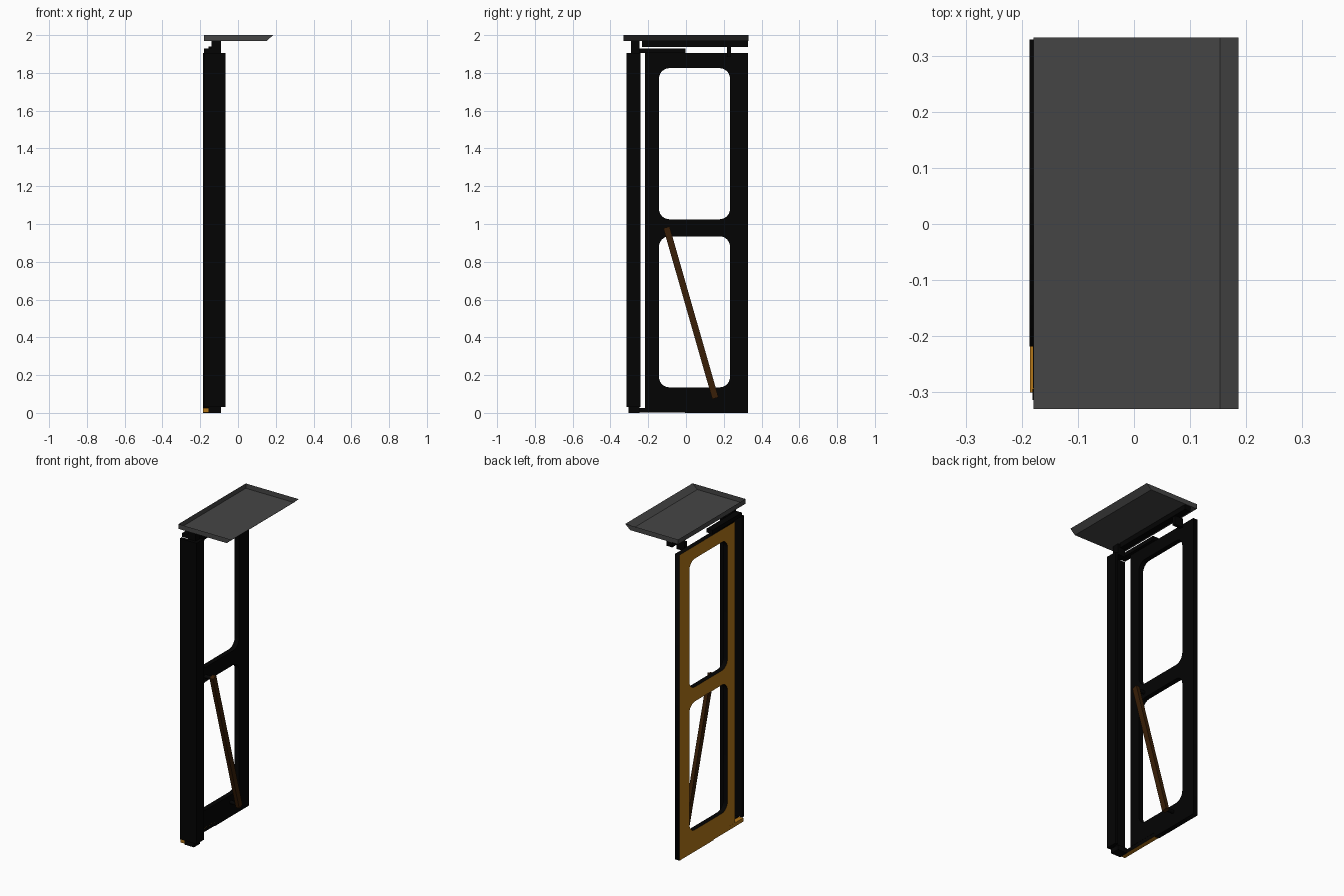
import bpy, bmesh, math
from mathutils import Matrix, Vector

if "Cube" in bpy.data.objects:
    bpy.data.objects.remove(bpy.data.objects["Cube"])


def material(name, rgb):
    m = bpy.data.materials.new(name)
    m.diffuse_color = (*rgb, 1)
    m.use_nodes = True
    m.node_tree.nodes["Principled BSDF"].inputs["Base Color"].default_value = m.diffuse_color
    return m


BLACK = material("black_metal", (0.001, 0.001, 0.001))
GREY = material("grey_sheet", (0.06, 0.06, 0.06))
TAN = material("tan_board", (0.45, 0.18, 0.009))
BROWN = material("brown_brace", (0.04, 0.013, 0.002))


def finish(name, bm, *mats):
    bmesh.ops.recalc_face_normals(bm, faces=bm.faces)
    me = bpy.data.meshes.new(name)
    bm.to_mesh(me)
    bm.free()
    for m in mats:
        me.materials.append(m)
    ob = bpy.data.objects.new(name, me)
    bpy.context.collection.objects.link(ob)
    return ob


def box(name, x, y, z, *mats):
    """Box from (min, max) pairs."""
    bm = bmesh.new()
    size = [b - a for a, b in (x, y, z)]
    mid = [(a + b) / 2 for a, b in (x, y, z)]
    bmesh.ops.create_cube(bm, size=1, matrix=Matrix.Translation(mid) @ Matrix.Diagonal((*size, 1)))
    return finish(name, bm, *mats)


def pin(name, a, b, r, mat):
    """Round pin from a to b."""
    a, b = Vector(a), Vector(b)
    d = b - a
    bm = bmesh.new()
    rot = d.to_track_quat('Z', 'Y').to_matrix().to_4x4()
    bmesh.ops.create_cone(bm, cap_ends=True, segments=20, radius1=r, radius2=r, depth=d.length,
                          matrix=Matrix.Translation((a + b) / 2) @ rot)
    ob = finish(name, bm, mat)
    for p in ob.data.polygons:
        p.use_smooth = len(p.vertices) == 4
    return ob


def rounded(y0, y1, z0, z1, r, n=6):
    pts = []
    for i, (cy, cz) in enumerate(((y1 - r, z1 - r), (y0 + r, z1 - r), (y0 + r, z0 + r), (y1 - r, z0 + r))):
        for k in range(n + 1):
            a = math.pi / 2 * (i + k / n)
            pts.append((cy + r * math.cos(a), cz + r * math.sin(a)))
    return pts


# Door leaf: one outline, notched for the bottom arm, with two rounded openings
cu = bpy.data.curves.new("door_outline", 'CURVE')
cu.dimensions = '2D'
cu.fill_mode = 'BOTH'
cu.extrude = 0.015
for pts in ([(-0.218, 0.027), (-0.005, 0.027), (-0.005, 0), (0.329, 0), (0.329, 1.904), (-0.218, 1.904)],
            rounded(-0.143, 0.233, 0.135, 0.935, 0.055),
            rounded(-0.143, 0.233, 1.025, 1.825, 0.055)):
    sp = cu.splines.new('POLY')
    sp.points.add(len(pts) - 1)
    for p, (u, v) in zip(sp.points, pts):
        p.co = (u, v, 0, 1)
    sp.use_cyclic_u = True
tmp = bpy.data.objects.new("door_outline", cu)
bpy.context.collection.objects.link(tmp)
bpy.context.view_layer.update()
bm = bmesh.new()
bm.from_mesh(tmp.to_mesh())
tmp.to_mesh_clear()
bpy.data.objects.remove(tmp)
bm.transform(Matrix.Translation((-0.171, 0, 0)) @ Matrix.Rotation(math.pi / 2, 4, 'Z')
             @ Matrix.Rotation(math.pi / 2, 4, 'X'))
bmesh.ops.remove_doubles(bm, verts=bm.verts, dist=1e-5)
door = finish("door_leaf", bm, BLACK, TAN)
for p in door.data.polygons:  # tan board on the outer side
    p.material_index = 1 if p.normal.x < -0.5 else 0

# Angle-section post beside the door
bm = bmesh.new()
section = [(-0.181, -0.314), (-0.066, -0.314), (-0.066, -0.24), (-0.086, -0.24), (-0.086, -0.294), (-0.181, -0.294)]
base = bm.faces.new([bm.verts.new((x, y, 0.03)) for x, y in section])
ext = bmesh.ops.extrude_face_region(bm, geom=[base])
bmesh.ops.translate(bm, vec=(0, 0, 1.874), verts=[v for v in ext["geom"] if isinstance(v, bmesh.types.BMVert)])
if not base.is_valid or len(bm.faces) < 8:
    bm.faces.new([v for v in bm.verts if v.co.z < 0.1])
finish("post", bm, BLACK)
box("post_foot", (-0.156, -0.09), (-0.305, -0.245), (0, 0.03), BLACK)

# Pivot arms at the bottom and the top
arm = box("bottom_arm", (-0.185, -0.156), (-0.3, -0.005), (0.003, 0.026), BLACK, TAN)
for p in arm.data.polygons:
    p.material_index = 0 if p.normal.x > 0.5 else 1
box("top_arm", (-0.18, -0.14), (-0.292, -0.003), (1.906, 1.93), BLACK)
box("top_pivot", (-0.14, -0.09), (-0.29, -0.245), (1.9, 1.969), BLACK)

# Guide rail under the tray, with its guide pin
box("guide_rail", (-0.135, -0.095), (-0.233, 0.329), (1.938, 1.969), BLACK)
box("guide_pin", (-0.157, -0.1), (0.216, 0.238), (1.885, 1.94), BLACK)

# Diagonal brace with a pin at each end
top, low = Vector((-0.101, -0.1, 0.97)), Vector((-0.101, 0.152, 0.09))
d = low - top
bm = bmesh.new()
bmesh.ops.create_cube(bm, size=1, matrix=Matrix.Translation((top + low) / 2)
                      @ Matrix.Rotation(math.atan2(-d.y, d.z), 4, 'X')
                      @ Matrix.Diagonal((0.024, 0.034, d.length + 0.025, 1)))
finish("diagonal_brace", bm, BROWN)
for name, p in (("brace_pin_top", top), ("brace_pin_bottom", low)):
    pin(name, (-0.16, p.y, p.z), (-0.1, p.y, p.z), 0.011, BLACK)

# Open roof tray: floor, upright walls, one sloping lip
bm = bmesh.new()
floor = [bm.verts.new((x, y, 1.97)) for x, y in ((-0.179, -0.33), (0.153, -0.33), (0.153, 0.332), (-0.179, 0.332))]
rim = [bm.verts.new((x, y, 2.0)) for x, y in ((-0.179, -0.33), (0.186, -0.33), (0.186, 0.332), (-0.179, 0.332))]
bm.faces.new(floor)
for i in range(4):
    j = (i + 1) % 4
    bm.faces.new((floor[i], floor[j], rim[j], rim[i]))
finish("roof_tray", bm, GREY)
